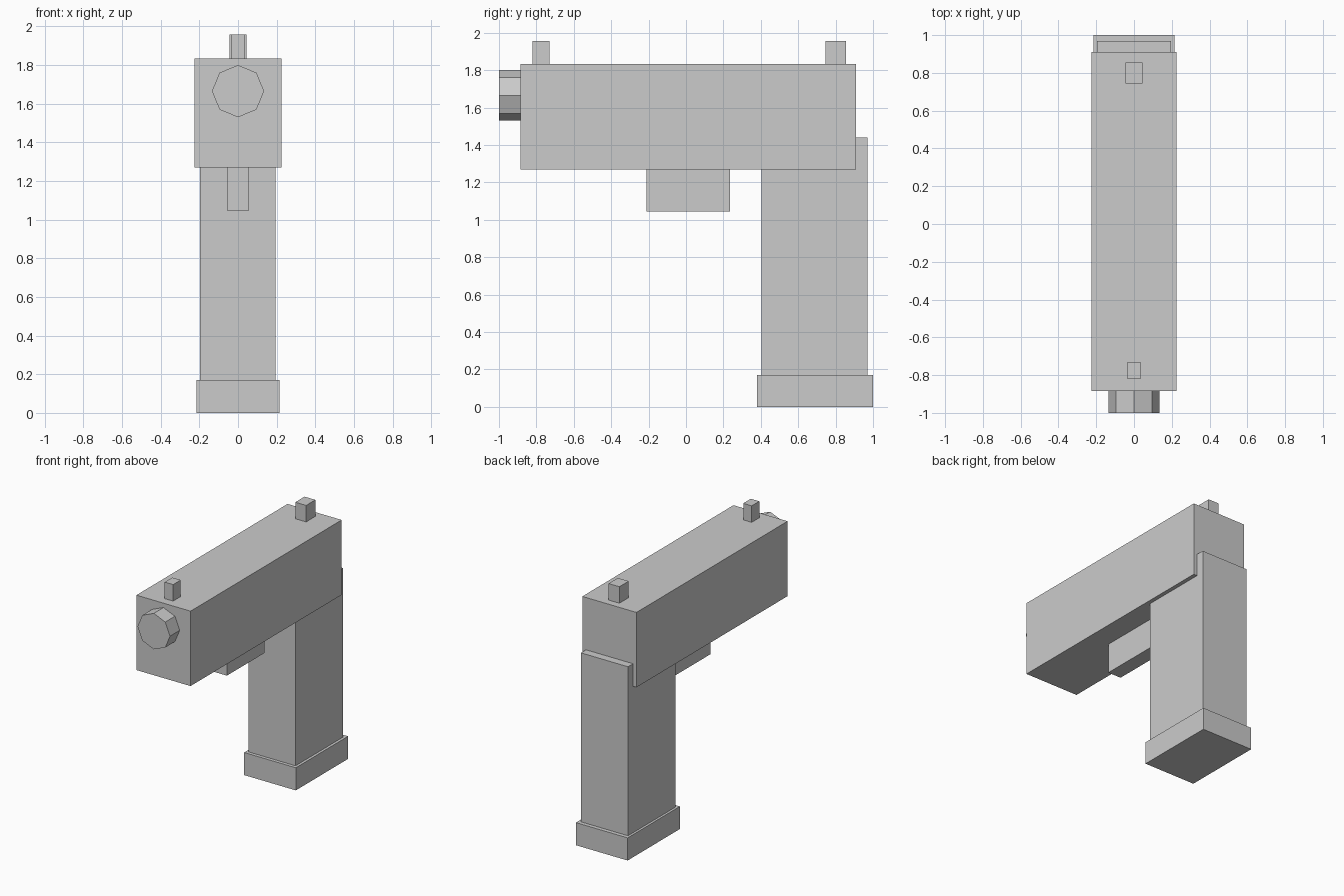
import bpy
import math

if "Cube" in bpy.data.objects:
    bpy.data.objects.remove(bpy.data.objects["Cube"])

grey = bpy.data.materials.new("plain_grey")
grey.diffuse_color = (0.6, 0.6, 0.6, 1.0)
grey.use_nodes = True
grey.node_tree.nodes["Principled BSDF"].inputs["Base Color"].default_value = grey.diffuse_color


def box(name, x, y, z):
    """Box spanning the given (min, max) ranges."""
    bpy.ops.mesh.primitive_cube_add(size=1)
    ob = bpy.context.object
    ob.name = name
    for v in ob.data.vertices:
        v.co = [lo + (c + 0.5) * (hi - lo) for c, (lo, hi) in zip(v.co, (x, y, z))]
    ob.data.materials.append(grey)
    return ob


# Main body and handle
box("body", (-0.225, 0.225), (-0.885, 0.91), (1.27, 1.833))
box("grip", (-0.197, 0.195), (0.405, 0.97), (0.17, 1.44))
box("grip_base", (-0.215, 0.215), (0.38, 1.0), (0.0, 0.17))

# Block under the body
box("lower_block", (-0.055, 0.055), (-0.21, 0.235), (1.045, 1.27))

# Posts on top
box("front_post", (-0.035, 0.035), (-0.82, -0.73), (1.833, 1.957))
box("rear_post", (-0.045, 0.045), (0.745, 0.855), (1.833, 1.957))

# Eight-sided nozzle with a corner pointing up
bpy.ops.mesh.primitive_cylinder_add(
    vertices=8, radius=0.135, depth=0.115,
    location=(0, -0.9425, 1.665), rotation=(math.pi / 2, 0, 0))
nozzle = bpy.context.object
nozzle.name = "nozzle"
nozzle.data.materials.append(grey)
